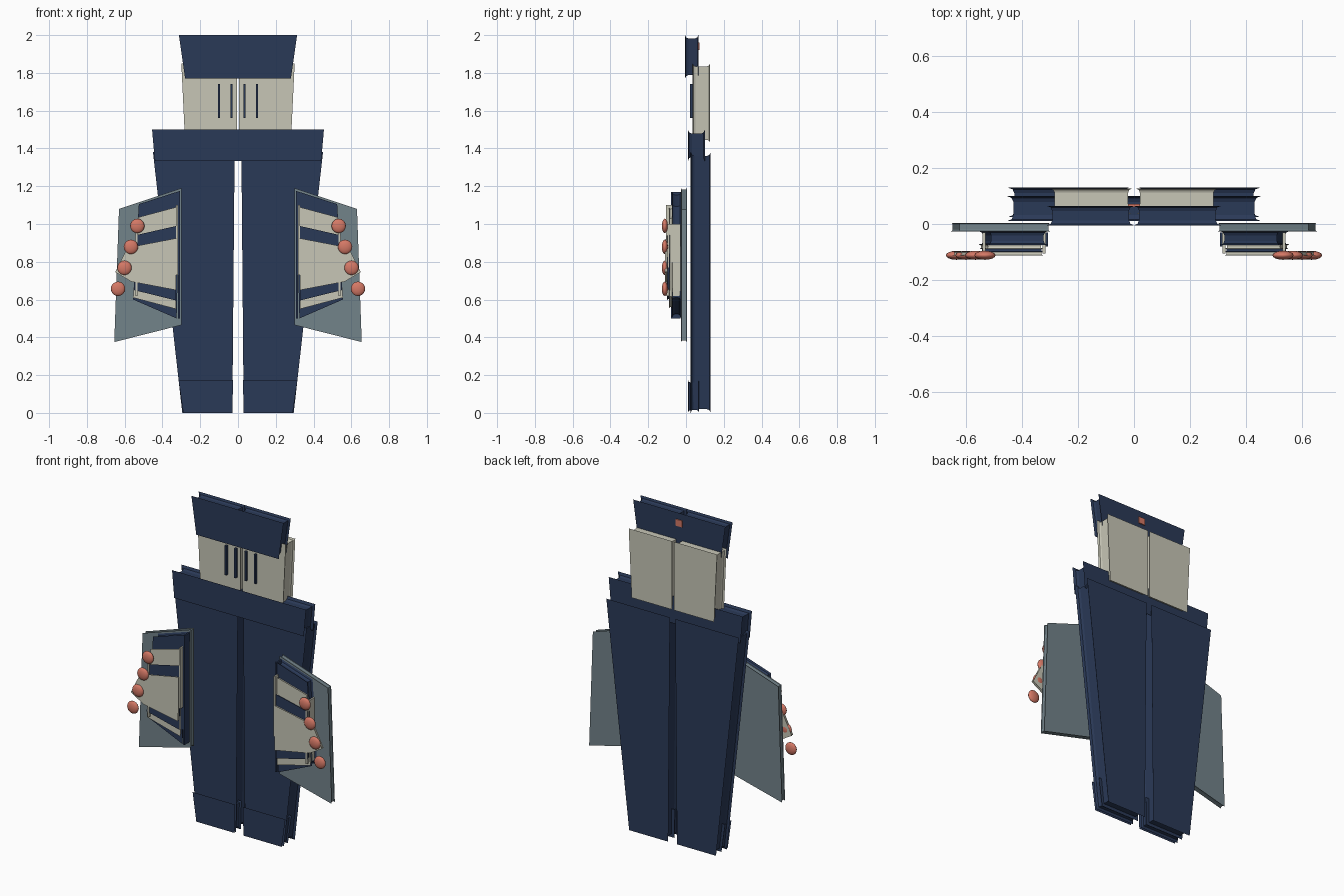
import bpy, bmesh
from mathutils import Vector

cube = bpy.data.objects.get("Cube")
if cube:
    bpy.data.objects.remove(cube)


def material(name, rgb):
    m = bpy.data.materials.new(name)
    m.use_nodes = True
    col = (*[(c / 255) ** 2.2 for c in rgb], 1)
    m.diffuse_color = col
    m.node_tree.nodes["Principled BSDF"].inputs["Base Color"].default_value = col
    return m


NAVY = material("navy", (46, 60, 88))
TAN = material("stone", (198, 197, 181))
GREY = material("slate grey", (114, 130, 137))
RED = material("coral", (212, 120, 102))


def finish(name, bm, mat):
    bmesh.ops.recalc_face_normals(bm, faces=bm.faces)
    mesh = bpy.data.meshes.new(name)
    bm.to_mesh(mesh)
    bm.free()
    obj = bpy.data.objects.new(name, mesh)
    bpy.context.collection.objects.link(obj)
    mesh.materials.append(mat)
    return obj


def shrink(points, d):
    """Move every edge of a convex outline inward by d."""
    pts = [Vector(p) for p in points]
    area = sum(a.x * b.y - a.y * b.x for a, b in zip(pts, pts[1:] + pts[:1]))
    s = 1 if area > 0 else -1
    out = []
    for i, p in enumerate(pts):
        e1 = (p - pts[i - 1]).normalized()
        e2 = (pts[(i + 1) % len(pts)] - p).normalized()
        n1, n2 = Vector((-e1.y, e1.x)) * s, Vector((-e2.y, e2.x)) * s
        out.append(p + (n1 + n2) * d / (1 + n1.dot(n2)))
    return out


def slab(name, outline, y0, y1, mat, inset=0.02):
    """Plate in the xz plane whose side walls curve inward between flared rims."""
    bm = bmesh.new()
    c = min(inset, (y1 - y0) * 0.4)
    profile = [(y0, 0), (y0 + c * 0.3, inset * 0.7), (y0 + c, inset),
               (y1 - c, inset), (y1 - c * 0.3, inset * 0.7), (y1, 0)]
    rings = [[bm.verts.new((p.x, y, p.y)) for p in shrink(outline, d)]
             for y, d in profile]
    n = len(outline)
    for a, b in zip(rings, rings[1:]):
        for i in range(n):
            j = (i + 1) % n
            bm.faces.new((a[i], a[j], b[j], b[i]))
    bm.faces.new(rings[0])
    bm.faces.new(rings[-1])
    return finish(name, bm, mat)


def box(name, lo, hi, mat):
    bm = bmesh.new()
    bmesh.ops.create_cube(bm, size=1)
    for v in bm.verts:
        v.co = [l if c < 0 else h for c, l, h in zip(v.co, lo, hi)]
    return finish(name, bm, mat)


def ball(name, centre, radii, mat):
    bm = bmesh.new()
    bmesh.ops.create_uvsphere(bm, u_segments=16, v_segments=10, radius=1)
    for v in bm.verts:
        v.co = [c + r * k for c, r, k in zip(centre, radii, v.co)]
    obj = finish(name, bm, mat)
    for f in obj.data.polygons:
        f.use_smooth = True


# Plates made once per side: name, outline, front, back, colour, wall inset
PLATES = [
    ("leg", [(.03, 0), (.295, 0), (.45, 1.38), (.018, 1.38)], .025, .13, NAVY, .02),
    ("foot_cover", [(.03, 0), (.29, 0), (.315, .175), (.026, .175)], .01, .07, NAVY, .015),
    ("neck_panel", [(.006, 1.43), (.28, 1.43), (.3, 1.85), (.006, 1.85)], .035, .127, TAN, .015),
    ("head_half", [(0, 1.77), (.28, 1.77), (.313, 2), (0, 2)], -.005, .065, NAVY, .018),
    ("side_panel", [(.3, 1.19), (.63, 1.08), (.655, .375), (.3, .465)], -.026, .004, GREY, .006),
    ("wing_base", [(.308, 1.175), (.525, 1.105), (.555, .6), (.325, .5)], -.075, -.026, NAVY, .015),
    ("wing_layer", [(.325, 1.09), (.53, 1.035), (.555, .61), (.328, .55)], -.09, -.072, TAN, .008),
    ("wing_inner", [(.325, .99), (.545, .94), (.55, .65), (.328, .595)], -.1, -.086, NAVY, .006),
    ("wing_centre", [(.325, .925), (.585, .875), (.65, .745), (.565, .695), (.328, .65)],
     -.112, -.098, TAN, .006),
]

for side, s in (("left", 1), ("right", -1)):
    for name, outline, y0, y1, mat, inset in PLATES:
        slab(f"{side}_{name}", [(x * s, z) for x, z in outline], y0, y1, mat, inset)

    # Thin upright rails at the inner and outer wing edges
    for name, x, z0, z1, mat in (("outer_rail", .537, .62, 1.0, TAN),
                                 ("inner_rail", .322, .73, 1.1, TAN),
                                 ("inner_strip", .312, .5, 1.17, NAVY)):
        xs = sorted(((x - .005) * s, (x + .005) * s))
        front = -.106 if mat == TAN else -.08
        box(f"{side}_{name}", (xs[0], front, z0), (xs[1], -.03, z1), mat)

    # Flattened tips along the outer wing edge
    for i in range(4):
        ball(f"{side}_wing_tip_{i + 1}", ((.533 + .034 * i) * s, -.112, .99 - .111 * i),
             (.038, .016, .038), RED)

    # Neck slots
    for i, x in enumerate((.035, .1)):
        xs = sorted(((x - .006) * s, (x + .006) * s))
        box(f"{side}_neck_slot_{i + 1}", (xs[0], .02, 1.56), (xs[1], .036, 1.74), NAVY)

# Chest band and rear button
slab("chest_band", [(-.44, 1.333), (.44, 1.333), (.455, 1.5), (-.455, 1.5)], .01, .1, NAVY, .022)
box("rear_button", (-.022, .06, 1.92), (.022, .071, 1.96), RED)
